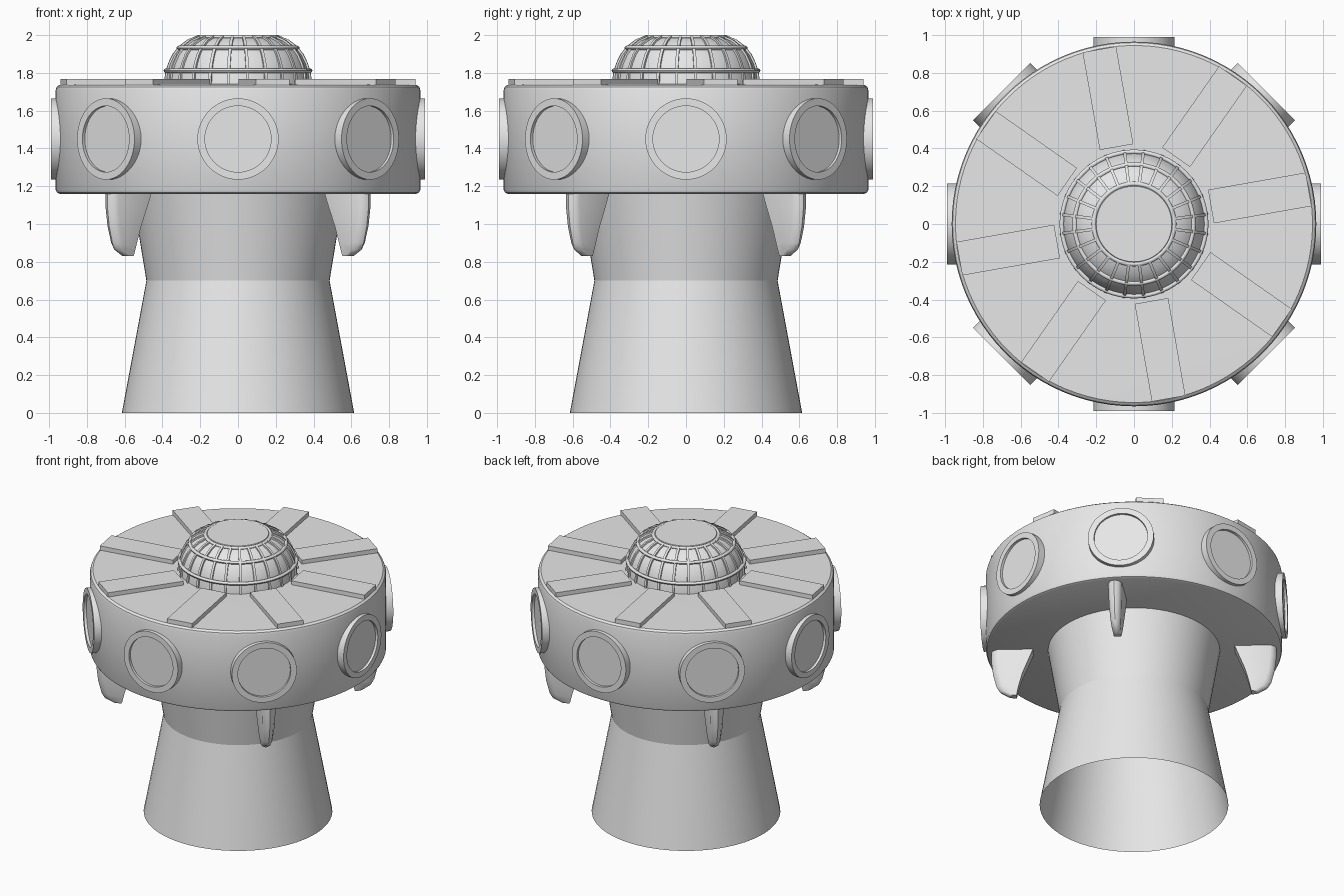
import bpy, bmesh, math
from mathutils import Matrix, Vector

if "Cube" in bpy.data.objects:
    bpy.data.objects.remove(bpy.data.objects["Cube"])

grey = bpy.data.materials.new("light_grey")
grey.diffuse_color = (0.8, 0.8, 0.8, 1)
grey.use_nodes = True
grey.node_tree.nodes["Principled BSDF"].inputs["Base Color"].default_value = grey.diffuse_color


def finish(name, bm, angle=30):
    bmesh.ops.recalc_face_normals(bm, faces=bm.faces)
    me = bpy.data.meshes.new(name)
    bm.to_mesh(me)
    bm.free()
    me.materials.append(grey)
    ob = bpy.data.objects.new(name, me)
    bpy.context.collection.objects.link(ob)
    bpy.ops.object.select_all(action='DESELECT')
    ob.select_set(True)
    bpy.context.view_layer.objects.active = ob
    bpy.ops.object.shade_smooth_by_angle(angle=math.radians(angle))
    return ob


def revolve(name, profile, n=64, matrix=None, angle=30):
    """Spin an (r, z) profile about z; points at r = 0 close the end."""
    bm = bmesh.new()
    rings = []
    for r, z in profile:
        if r == 0:
            rings.append([bm.verts.new((0, 0, z))] * n)
        else:
            rings.append([bm.verts.new((r * math.cos(2 * math.pi * i / n),
                                        r * math.sin(2 * math.pi * i / n), z)) for i in range(n)])
    for a, b in zip(rings, rings[1:]):
        for i in range(n):
            j = (i + 1) % n
            bm.faces.new(list(dict.fromkeys((a[i], a[j], b[j], b[i]))))
    if matrix:
        bm.transform(matrix)
    return finish(name, bm, angle)


def rot(deg):
    return Matrix.Rotation(math.radians(deg), 4, 'Z')


# waisted column, open underneath
revolve("column", [(0.615, 0), (0.485, 0.7), (0.562, 1.17)], angle=15)

# thick round head
revolve("head_disc", [(0, 1.16), (0.945, 1.16), (0.958, 1.166), (0.965, 1.18), (0.965, 1.71),
                      (0.96, 1.726), (0.945, 1.737), (0, 1.742)], n=96)

# round framed ports around the rim
for k in range(8):
    m = rot(45 * k) @ Matrix.Translation((0, 0, 1.45)) @ Matrix.Rotation(math.pi / 2, 4, 'Y')
    revolve(f"port_{k}", [(0.215, 0.88), (0.215, 0.99), (0.175, 0.99), (0.175, 0.972), (0, 0.972)],
            n=48, matrix=m)

# flat bars on the top, slightly skewed from radial
for k in range(8):
    bm = bmesh.new()
    bmesh.ops.create_cube(bm, size=1)
    place = (rot(45 * k + 11.7) @ Matrix.Translation((0.68, 0, 1.752)) @ rot(-1.7)
             @ Matrix.Diagonal((0.525, 0.18, 0.032, 1)))
    bm.transform(place)
    finish(f"top_bar_{k}", bm)

# dome with flat cap
dome = [(0.385, 1.735), (0.378, 1.80), (0.362, 1.85), (0.34, 1.895), (0.308, 1.935),
        (0.265, 1.967), (0.215, 1.988)]
revolve("dome", dome + [(0.205, 1.99), (0.2, 2.0), (0, 2.0)])

# raised ribs over the dome
bm = bmesh.new()
for k in range(24):
    rows = []
    for i, (r, z) in enumerate(dome):
        a = Vector(dome[max(i - 1, 0)])
        b = Vector(dome[min(i + 1, len(dome) - 1)])
        t = (b - a).normalized()
        nr, nz = t.y, -t.x
        row = []
        for off, w in ((-0.004, -0.008), (0.010, -0.008), (0.010, 0.008), (-0.004, 0.008)):
            row.append(bm.verts.new(rot(15 * k + 7.5) @ Vector((r + nr * off, w, z + nz * off))))
        rows.append(row)
    for a, b in zip(rows, rows[1:]):
        for i in range(4):
            j = (i + 1) % 4
            bm.faces.new((a[i], a[j], b[j], b[i]))
    bm.faces.new(rows[0])
    bm.faces.new(rows[-1])
finish("dome_ribs", bm)

# hoops round the dome
for name, r, z in (("lower_hoop", 0.382, 1.812), ("upper_hoop", 0.314, 1.932),
                   ("cap_hoop", 0.212, 1.988)):
    prof = [(r + 0.012 * math.cos(a), z + 0.012 * math.sin(a))
            for a in (2 * math.pi * i / 8 for i in range(9))]
    revolve(name, prof, angle=50)

# four hanging fins: (inner radius, outer radius, height, half thickness)
fin = [(0.65, 0.93, 1.18, 0.045), (0.685, 0.93, 1.09, 0.044), (0.725, 0.918, 0.99, 0.040),
       (0.75, 0.895, 0.90, 0.034), (0.758, 0.875, 0.865, 0.030), (0.765, 0.82, 0.83, 0.024)]
for k, ang in enumerate((42, 138, 222, 318)):
    bm = bmesh.new()
    rows = []
    for ri, ro, z, h in fin:
        pts = [(ri, -h), (ro - 0.04, -h), (ro - 0.01, -h * 0.6), (ro, 0),
               (ro - 0.01, h * 0.6), (ro - 0.04, h), (ri, h)]
        rows.append([bm.verts.new(rot(ang) @ Vector((x, y, z))) for x, y in pts])
    for a, b in zip(rows, rows[1:]):
        for i in range(7):
            j = (i + 1) % 7
            bm.faces.new((a[i], a[j], b[j], b[i]))
    bm.faces.new(rows[0])
    bm.faces.new(rows[-1])
    finish(f"fin_{k}", bm, 40)
